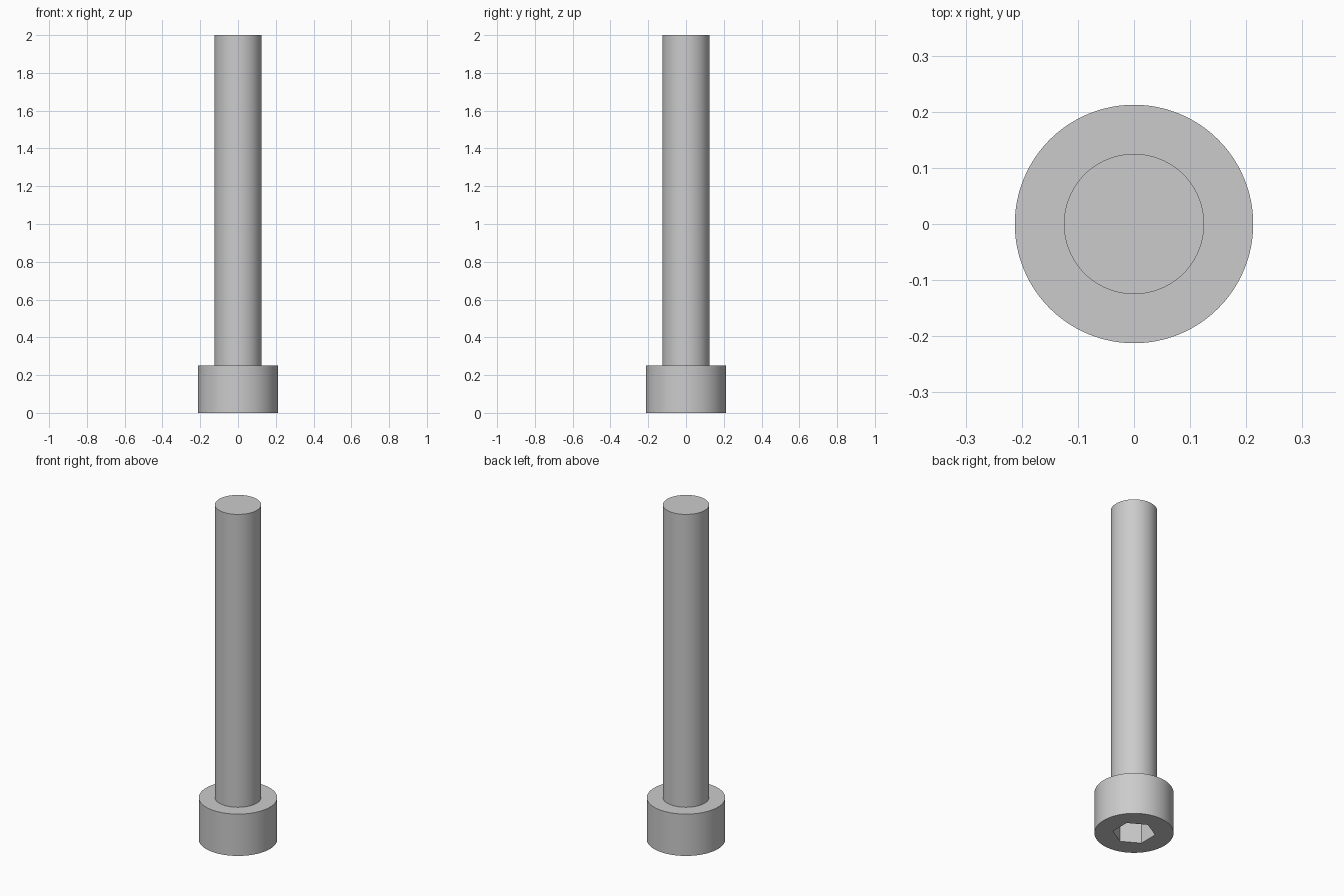
import bpy
import math

cube = bpy.data.objects.get("Cube")
if cube:
    bpy.data.objects.remove(cube, do_unlink=True)

HEAD_RADIUS, HEAD_HEIGHT = 0.2125, 0.25
SHAFT_RADIUS, LENGTH = 0.125, 2.0
SOCKET_RADIUS, SOCKET_DEPTH = 0.2 / math.sqrt(3), 0.15
SEGMENTS = 96

# Steel colour
steel = bpy.data.materials.new("grey_steel")
steel.use_nodes = True
colour = (0.6, 0.6, 0.6, 1)
steel.diffuse_color = colour
steel.node_tree.nodes["Principled BSDF"].inputs["Base Color"].default_value = colour


def prism(name, sides, radius, bottom, top):
    """Upright prism or cylinder between two heights."""
    bpy.ops.mesh.primitive_cylinder_add(
        vertices=sides, radius=radius, depth=top - bottom,
        location=(0, 0, (bottom + top) / 2))
    obj = bpy.context.object
    obj.name = name
    obj.data.materials.append(steel)
    return obj


def combine(target, other, operation):
    """Boolean the other solid into the target and discard it."""
    mod = target.modifiers.new(operation.lower(), 'BOOLEAN')
    mod.operation = operation
    mod.solver = 'EXACT'
    mod.object = other
    bpy.context.view_layer.objects.active = target
    bpy.ops.object.modifier_apply(modifier=mod.name)
    bpy.data.objects.remove(other, do_unlink=True)


# Head and shaft, joined into one solid
bolt = prism("socket_head_bolt", SEGMENTS, HEAD_RADIUS, 0, HEAD_HEIGHT)
shaft = prism("shaft", SEGMENTS, SHAFT_RADIUS, HEAD_HEIGHT - 0.05, LENGTH)
combine(bolt, shaft, 'UNION')

# Hexagonal socket in the underside, with corners on the y axis
socket = prism("socket_cutter", 6, SOCKET_RADIUS, -0.1, SOCKET_DEPTH)
socket.hide_render = True
combine(bolt, socket, 'DIFFERENCE')

# Smooth round sides, crisp rims
bpy.ops.object.select_all(action='DESELECT')
bolt.select_set(True)
bpy.context.view_layer.objects.active = bolt
bpy.ops.object.shade_smooth_by_angle(angle=math.radians(30))
